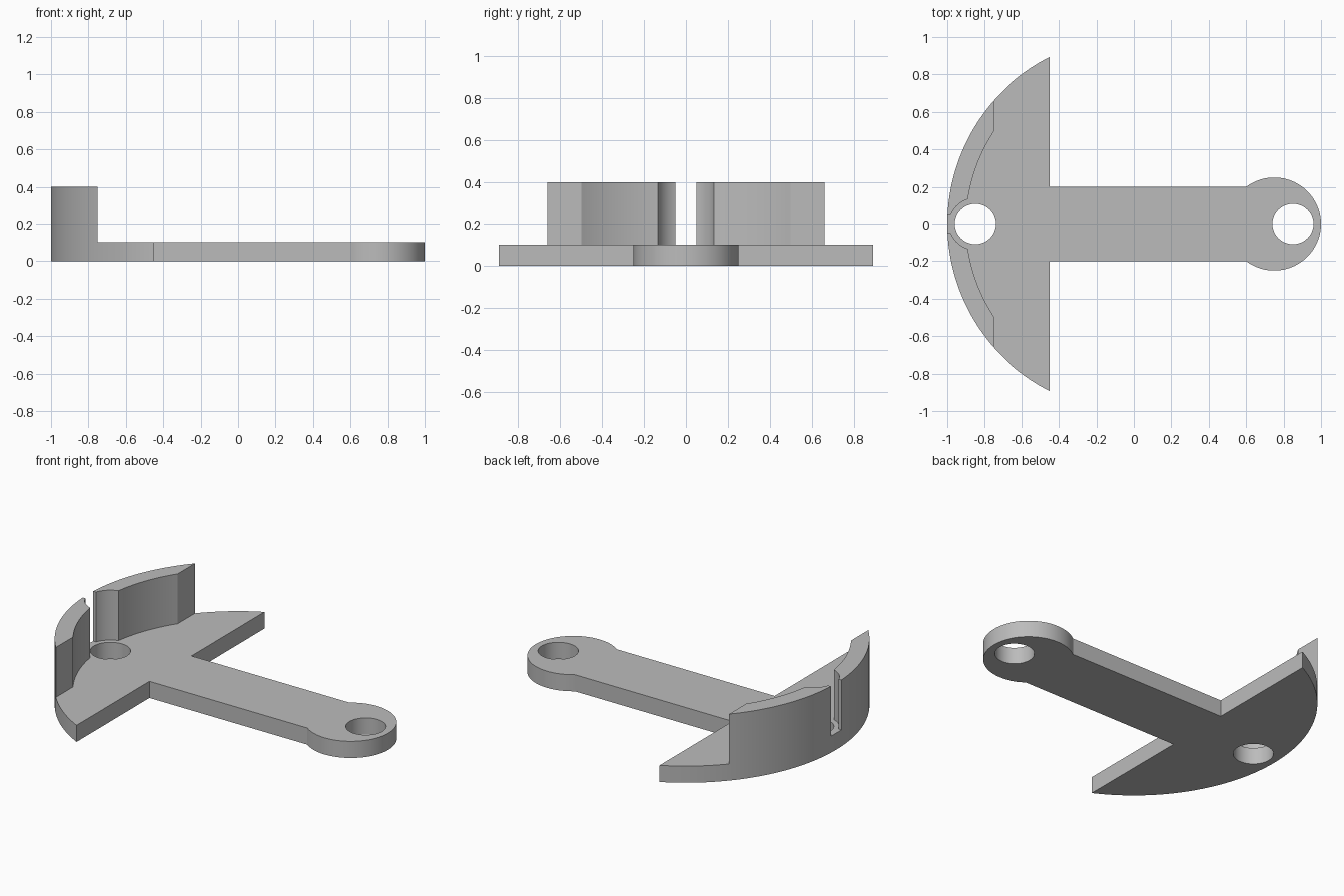
import bpy, bmesh
from math import sin, cos, pi, asin, acos, atan2, sqrt, radians

cube = bpy.data.objects.get("Cube")
if cube:
    bpy.data.objects.remove(cube, do_unlink=True)

GREY = (0.5, 0.5, 0.5, 1.0)
mat = bpy.data.materials.new("plain_grey")
mat.use_nodes = True
mat.diffuse_color = GREY
mat.node_tree.nodes["Principled BSDF"].inputs["Base Color"].default_value = GREY

PLATE, WALL_TOP = 0.1, 0.4
RIM_OUT, RIM_IN = 1.0, 0.9
HOLE_X, HOLE_R, CLEAR_R = 0.85, 0.11, 0.14
EYE_X, EYE_R, ARM = 0.75, 0.25, 0.2
FLUKE_X, WALL_X, GAP = -0.45, -0.75, 0.05


def arc(cx, r, a0, a1, n):
    return [(cx + r * cos(a0 + (a1 - a0) * i / n), r * sin(a0 + (a1 - a0) * i / n))
            for i in range(n + 1)]


def slab(name, loops, z0, z1):
    """Extrude a flat outline, with optional holes, between two heights."""
    bm = bmesh.new()
    edges = []
    for pts in loops:
        vs = [bm.verts.new((x, y, z0)) for x, y in pts]
        edges += [bm.edges.new((v, vs[(i + 1) % len(vs)])) for i, v in enumerate(vs)]
    bmesh.ops.triangle_fill(bm, edges=edges, use_beauty=True, use_dissolve=False)
    top = bmesh.ops.extrude_face_region(bm, geom=bm.faces[:])["geom"]
    for v in top:
        if isinstance(v, bmesh.types.BMVert):
            v.co.z = z1
    bmesh.ops.recalc_face_normals(bm, faces=bm.faces)
    me = bpy.data.meshes.new(name)
    bm.to_mesh(me)
    bm.free()
    me.materials.append(mat)
    ob = bpy.data.objects.new(name, me)
    bpy.context.collection.objects.link(ob)
    bpy.ops.object.select_all(action="DESELECT")
    ob.select_set(True)
    bpy.context.view_layer.objects.active = ob
    bpy.ops.object.shade_smooth_by_angle(angle=radians(25))
    return ob


# Base plate: curved head, straight arm, round eye, two holes
eye = asin(ARM / EYE_R)
tip = acos(FLUKE_X / RIM_OUT)
outline = arc(EYE_X, EYE_R, eye - pi, pi - eye, 64)
outline += [(FLUKE_X, ARM)]
outline += arc(0, RIM_OUT, tip, 2 * pi - tip, 72)
outline += [(FLUKE_X, -ARM)]
holes = [arc(x, HOLE_R, 0, 2 * pi, 48)[:-1] for x in (-HOLE_X, HOLE_X)]
slab("base_plate", [outline] + holes, 0, PLATE)

# Upright rim walls either side of the slot, relieved around the hole
meet_x = (CLEAR_R ** 2 - RIM_IN ** 2 - HOLE_X ** 2) / (2 * HOLE_X)
meet_y = sqrt(RIM_IN ** 2 - meet_x ** 2)
wall = arc(0, RIM_OUT, acos(WALL_X / RIM_OUT), pi - asin(GAP / RIM_OUT), 32)
wall += arc(-HOLE_X, CLEAR_R, pi - asin(GAP / CLEAR_R),
            atan2(meet_y, meet_x + HOLE_X), 16)
wall += arc(0, RIM_IN, atan2(meet_y, meet_x), acos(WALL_X / RIM_IN), 24)[1:]
for name, s in (("left_rim_wall", -1), ("right_rim_wall", 1)):
    side = "back_rim_wall" if s > 0 else "front_rim_wall"
    slab(side, [[(x, s * y) for x, y in wall]], PLATE, WALL_TOP)
